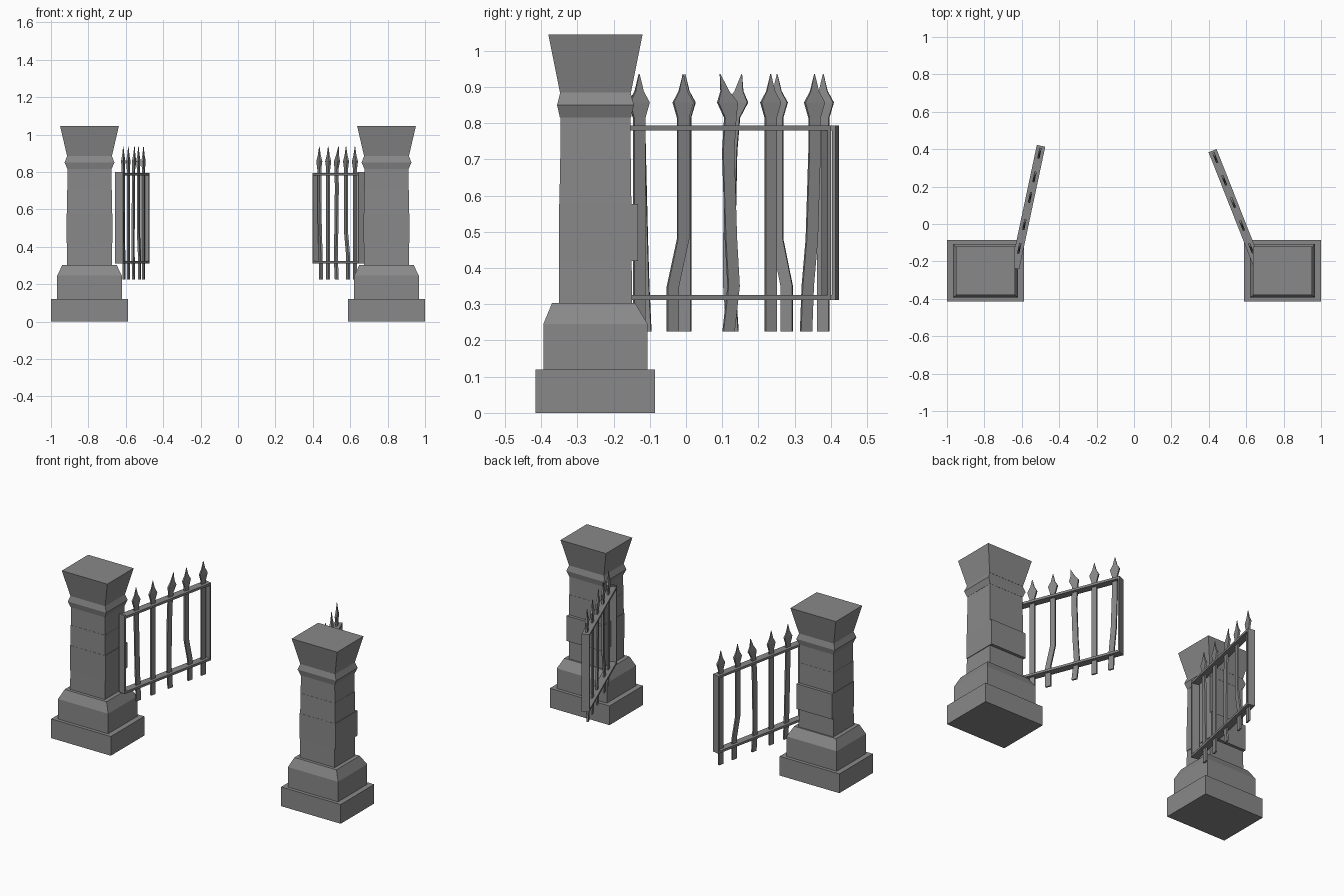
import bpy
import bmesh
from math import radians, sin, cos
from mathutils import Matrix

cube = bpy.data.objects.get("Cube")
if cube:
    bpy.data.objects.remove(cube, do_unlink=True)

stone = bpy.data.materials.new("weathered_grey")
stone.use_nodes = True
GREY = (0.25, 0.25, 0.25, 1)
stone.diffuse_color = GREY
bsdf = next(n for n in stone.node_tree.nodes if n.type == 'BSDF_PRINCIPLED')
bsdf.inputs["Base Color"].default_value = GREY
bsdf.inputs["Roughness"].default_value = 0.9


def loft(name, rings, matrix):
    """Stack rectangular rings (z, centre x, half x, centre y, half y) into a solid."""
    bm = bmesh.new()
    loops = []
    for z, cx, hx, cy, hy in rings:
        loops.append([bm.verts.new((cx + sx * hx, cy + sy * hy, z))
                      for sx, sy in ((-1, -1), (1, -1), (1, 1), (-1, 1))])
    bm.faces.new(loops[0][::-1])
    bm.faces.new(loops[-1])
    for a, b in zip(loops, loops[1:]):
        for i in range(4):
            j = (i + 1) % 4
            bm.faces.new((a[i], a[j], b[j], b[i]))
    bmesh.ops.recalc_face_normals(bm, faces=bm.faces)
    mesh = bpy.data.meshes.new(name)
    bm.to_mesh(mesh)
    bm.free()
    mesh.materials.append(stone)
    obj = bpy.data.objects.new(name, mesh)
    obj.matrix_world = matrix
    bpy.context.collection.objects.link(obj)


def box(name, x0, x1, hy, z0, z1, matrix):
    loft(name, [(z, (x0 + x1) / 2, (x1 - x0) / 2, 0, hy) for z in (z0, z1)], matrix)


# Pillar parts: name and rings of (z, half x, centre y, half y)
PILLAR = [
    ("base", [(0, .206, 0, .165), (.12, .206, 0, .165)]),
    ("plinth", [(.12, .173, 0, .144), (.245, .173, 0, .144), (.303, .145, -.005, .115)]),
    ("lower_block", [(.30, .12, 0, .101), (.42, .119, 0, .1)]),
    ("jutting_block", [(.42, .123, .009, .109), (.577, .123, .009, .109)]),
    ("middle_block", [(.577, .12, 0, .099), (.703, .119, 0, .098)]),
    ("upper_block", [(.703, .118, 0, .097), (.815, .117, 0, .097)]),
    ("collar", [(.815, .118, 0, .098), (.85, .133, 0, .106), (.885, .12, 0, .097)]),
    ("capital", [(.885, .12, 0, .098), (1.045, .157, 0, .13)]),
]

# Picket outline: height, half width, half depth; the last three form the spear head
PICKET = [(.225, .0165, .005), (.35, .0165, .005), (.48, .0165, .005), (.72, .0165, .005),
          (.815, .0165, .005), (.857, .029, .006), (.888, .012, .004), (.935, .001, .001)]
STRAIGHT = [0] * 8

# Sideways bends of each picket, from the hinge outwards
LEAN = {
    "right": [[.018, .012, .008, .002, 0, 0, 0, 0], STRAIGHT,
              [.004, -.005, -.005, 0, .008, .018, .022, .03],
              [.027, .027, 0, 0, 0, 0, 0, 0], STRAIGHT],
    "left": [STRAIGHT, [-.03, -.03, 0, 0, 0, 0, 0, 0],
             [.005, .02, .012, .004, .01, .002, -.006, -.02],
             STRAIGHT, [-.025, -.02, -.008, 0, 0, 0, 0, 0]],
}

LENGTH = .67
# Side, direction, far gate end, and opening angle measured from +y towards +x
SIDES = [("right", -1, (-.497, .418), radians(12)),
         ("left", 1, (.42, .392), radians(-21.5))]

for side, sign, end, angle in SIDES:
    # Stone pillar
    place = Matrix.Translation((sign * .794, -.25, 0))
    for part, rings in PILLAR:
        loft(f"{side}_{part}", [(z, 0, hx, cy, hy) for z, hx, cy, hy in rings], place)

    # Gate frame, with local x running from the hinge to the free end
    hinge = (end[0] - LENGTH * sin(angle), end[1] - LENGTH * cos(angle), 0)
    gate = Matrix.Translation(hinge) @ Matrix.Rotation(radians(90) - angle, 4, 'Z')
    for name, z in (("bottom_rail", .311), ("top_rail", .78)):
        box(f"{side}_{name}", 0, LENGTH, .023, z, z + .014, gate)
    box(f"{side}_hinge_post", 0, .012, .023, .311, .80, gate)
    box(f"{side}_end_post", LENGTH - .01, LENGTH, .023, .311, .794, gate)

    # Bent spear pickets
    for i, bends in enumerate(LEAN[side]):
        x = LENGTH - .04 - (4 - i) * .13
        loft(f"{side}_picket_{i + 1}",
             [(z, x + b, hw, 0, hd) for (z, hw, hd), b in zip(PICKET, bends)], gate)
